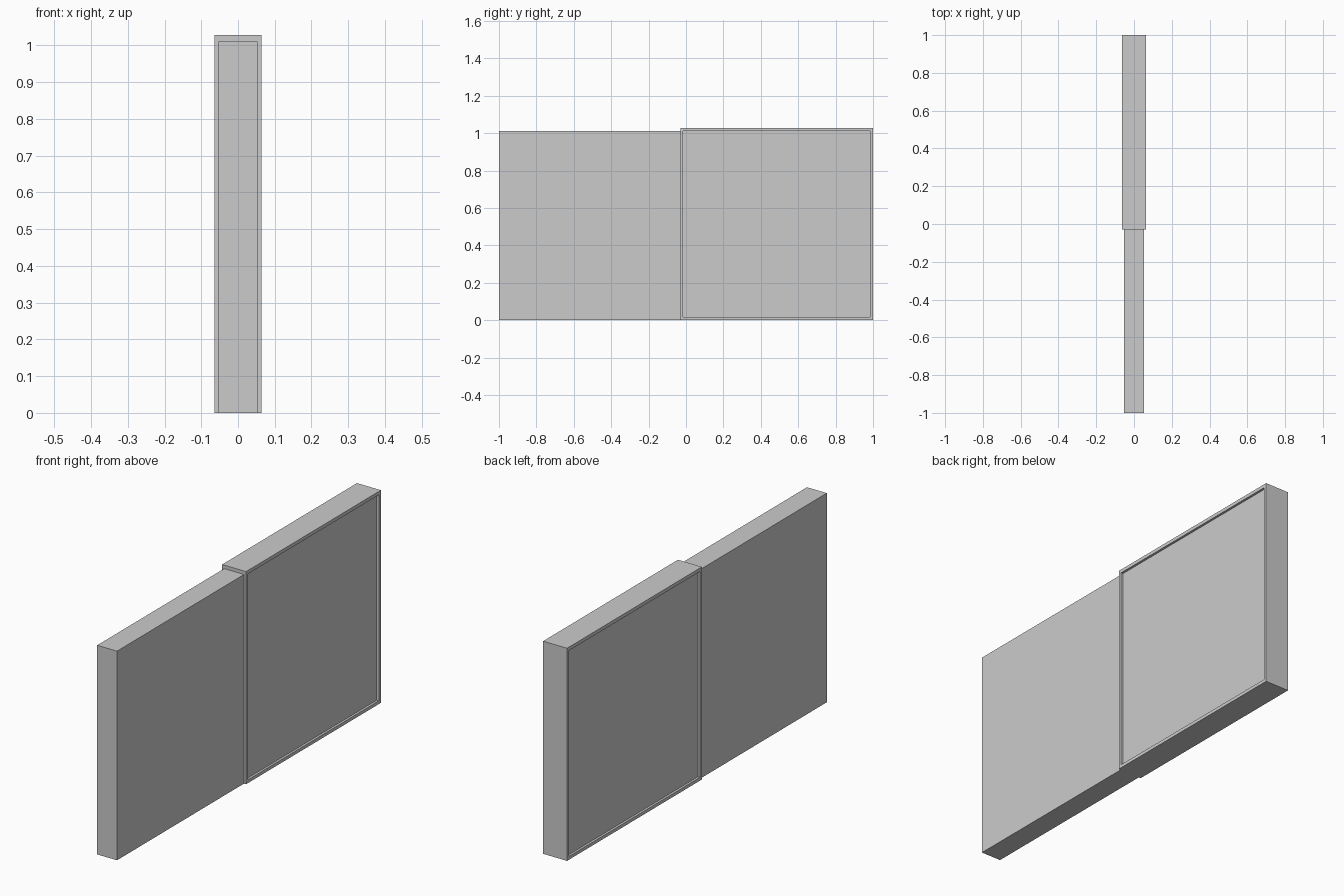
import bpy, bmesh

if "Cube" in bpy.data.objects:
    bpy.data.objects.remove(bpy.data.objects["Cube"])

X_PANEL, X_FRAME = 0.053, 0.064


def make_object(name, bm):
    bmesh.ops.recalc_face_normals(bm, faces=bm.faces)
    mesh = bpy.data.meshes.new(name)
    bm.to_mesh(mesh)
    bm.free()
    obj = bpy.data.objects.new(name, mesh)
    bpy.context.collection.objects.link(obj)
    return obj


def rect(bm, x, y0, y1, z0, z1):
    return [bm.verts.new((x, y, z)) for y, z in ((y0, z0), (y1, z0), (y1, z1), (y0, z1))]


def bridge(bm, a, b):
    for i in range(4):
        j = (i + 1) % 4
        bm.faces.new((a[i], a[j], b[j], b[i]))


# long slab: the exposed sliding panel, running on through the frame
bm = bmesh.new()
slab = (-1.0, 0.984, 0.0, 1.011)
left, right = rect(bm, -X_PANEL, *slab), rect(bm, X_PANEL, *slab)
bridge(bm, left, right)
bm.faces.new(left)
bm.faces.new(right)
make_object("wall_panel", bm)

# rectangular surround standing proud of the slab on both sides
bm = bmesh.new()
outer, inner = (-0.03, 1.0, 0.0, 1.028), (-0.015, 0.984, 0.016, 1.011)
loops = [rect(bm, x, *size) for x, size in
         ((-X_FRAME, outer), (X_FRAME, outer), (X_FRAME, inner), (-X_FRAME, inner))]
for i in range(4):
    bridge(bm, loops[i], loops[(i + 1) % 4])
make_object("surround_frame", bm)
